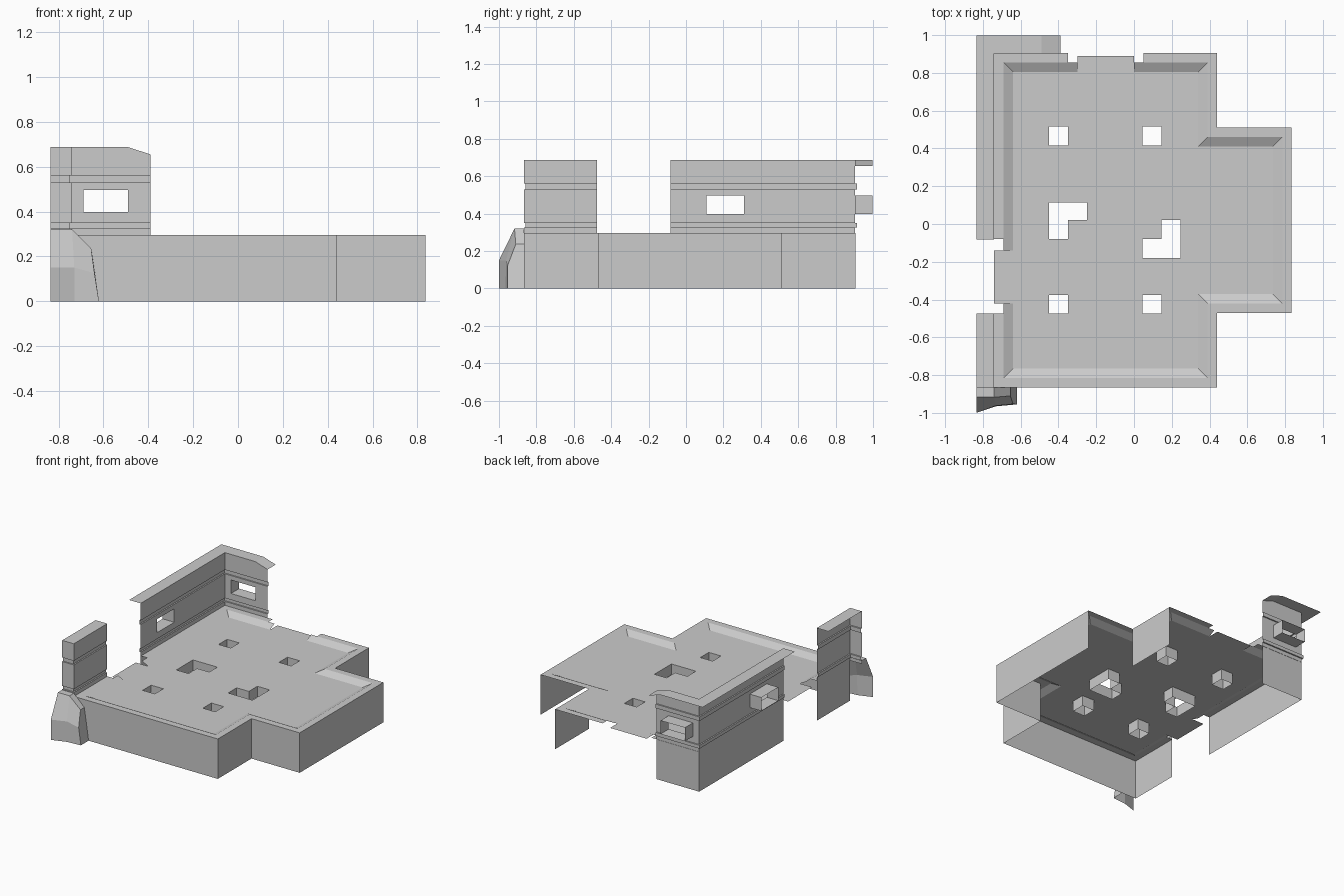
import bpy, bmesh

if "Cube" in bpy.data.objects:
    bpy.data.objects.remove(bpy.data.objects["Cube"])

TOP = 0.296    # platform rim height
FLOOR = 0.27   # sunken floor height
WELL = 0.19    # bottom of the floor wells
CAP = 0.687    # top of the upper walls
OUT = 0.095    # wall depth / coping width


def make(name, quads):
    """Turn a list of corner-coordinate polygons into one welded flat object."""
    bm = bmesh.new()
    for q in quads:
        bm.faces.new([bm.verts.new(p) for p in q])
    bmesh.ops.remove_doubles(bm, verts=bm.verts, dist=0.0005)
    me = bpy.data.meshes.new(name)
    bm.to_mesh(me)
    bm.free()
    ob = bpy.data.objects.new(name, me)
    bpy.context.collection.objects.link(ob)
    return ob


def strip(path, rows, skip=(), end_z=None):
    """Sweep (offset, z) rows along (x, y, mx, my) path points."""
    def pt(i, j):
        x, y, mx, my = path[i]
        d, z = rows[j]
        if end_z and i == len(path) - 1:
            z = min(z, end_z)
        return (x + d * mx, y + d * my, z)
    return [[pt(i, j), pt(i + 1, j), pt(i + 1, j + 1), pt(i, j + 1)]
            for i in range(len(path) - 1) for j in range(len(rows) - 1)
            if (i, j) not in skip]


# Platform outline, split into two runs by the doorways
core = [(-.74, -.865, -1, -1), (.44, -.865, 1, -1), (.44, -.47, 1, -1),
        (.835, -.47, 1, -1), (.835, .51, 1, 1), (.44, .51, 1, 1), (.44, .905, 1, 1)]
corner = [(-.74, .905, -1, 1)]

# Flat rim, sloping lip and outer skirt (the back of the platform is open)
rim_rows = [(0, TOP), (-.05, TOP)]
lip_rows = [(-.05, TOP), (-.1, FLOOR)]
make("platform_rim",
     strip([(-.74, -.475, -1, 0)] + core + [(.05, .905, 0, 1)], rim_rows) +
     strip([(-.35, .905, 0, 1)] + corner + [(-.74, -.08, -1, 0)], rim_rows))
make("floor_lip",
     strip([(-.74, -.42, -1, 0)] + core + [(0, .905, 0, 1)], lip_rows) +
     strip([(-.3, .905, 0, 1)] + corner + [(-.74, -.14, -1, 0)], lip_rows))
make("platform_skirt", strip(core, [(0, 0), (0, TOP)], skip={(4, 0)}))

# Sunken floor with doorway tongues, and wells below the openings
solid = [(-.64, .34, -.765, .805), (.34, .735, -.37, .41),
         (-.3, 0, .805, .89), (-.74, -.64, -.42, -.14)]
holes = [(x, x + .1, y, y + .1) for x in (-.45, .045) for y in (-.475, .415)]
holes += [(-.45, -.35, -.08, .115), (-.35, -.25, .02, .115),
          (.145, .245, -.18, .02), (.045, .145, -.18, -.08)]


def inside(x, y, rects):
    return any(a < x < b and c < y < d for a, b, c, d in rects)


xs = sorted({v for r in solid + holes for v in r[:2]})
ys = sorted({v for r in solid + holes for v in r[2:]})
floor, wells = [], []
E = 0.002
for x0, x1 in zip(xs, xs[1:]):
    for y0, y1 in zip(ys, ys[1:]):
        cx, cy = (x0 + x1) / 2, (y0 + y1) / 2
        if inside(cx, cy, holes):
            sides = [((x0, y0), (x0, y1), (x0 - E, cy)), ((x1, y1), (x1, y0), (x1 + E, cy)),
                     ((x1, y0), (x0, y0), (cx, y0 - E)), ((x0, y1), (x1, y1), (cx, y1 + E))]
            for a, b, n in sides:
                if not inside(*n, holes):
                    wells.append([(*b, FLOOR), (*a, FLOOR), (*a, WELL), (*b, WELL)])
        elif inside(cx, cy, solid):
            floor.append([(x0, y0, FLOOR), (x1, y0, FLOOR), (x1, y1, FLOOR), (x0, y1, FLOOR)])
floor_ob = make("floor", floor)
bm = bmesh.new()
bm.from_mesh(floor_ob.data)
bmesh.ops.dissolve_limit(bm, angle_limit=0.01, verts=bm.verts, edges=bm.edges)
bmesh.ops.triangulate(bm, faces=bm.faces)
bm.to_mesh(floor_ob.data)
bm.free()
make("floor_wells", wells)

# Upper wall profile with two recessed grooves and a window band
W0, W1 = .397, .497
wall_rows = [(0, 0), (0, .325), (.01, .325), (.01, .35), (0, .35), (0, W0), (0, W1),
             (0, .53), (.01, .53), (.01, .56), (0, .56), (0, CAP)]

# Corner wall with windows and outward coping
wall = [(-.74, -.083, -1, 0), (-.74, .11, -1, 0), (-.74, .31, -1, 0), (-.74, .903, -1, 1),
        (-.69, .903, 0, 1), (-.49, .903, 0, 1), (-.39, .903, 0, 1)]
make("corner_wall", strip(wall, wall_rows + [(OUT, CAP)], {(1, 5), (4, 5)}, .655))

# Window reveals: open tubes through the wall depth
for name, k in (("side_window_reveal", 1), ("back_window_reveal", 4)):
    a, b = wall[k], wall[k + 1]
    loop = [(a, W0), (b, W0), (b, W1), (a, W1)]
    quads = []
    for (p, z), (q, w) in zip(loop, loop[1:] + loop[:1]):
        quads.append([(p[0], p[1], z), (p[0] + OUT * p[2], p[1] + OUT * a[3], z),
                      (q[0] + OUT * a[2], q[1] + OUT * a[3], w), (q[0], q[1], w)])
    make(name, quads)

# Front left wall stub with its end return and cap
stub = [(-.835, -.867, 0, 1), (-.74, -.867, -1, 1), (-.74, -.475, -1, 0)]
rows = [(0, 0), (0, TOP)] + wall_rows[1:]
make("wall_stub", strip(stub, rows, {(0, 0)}) +
     [[(-.835, -.867, CAP), (-.74, -.867, CAP), (-.74, -.475, CAP), (-.835, -.475, CAP)]])

# Rocky buttress at the front left corner
tiers = [
    [(-.835, -1, 0), (-.73, -.965, 0), (-.62, -.955, 0), (-.62, -.865, 0)],
    [(-.835, -1, .15), (-.73, -.962, .15), (-.64, -.953, .125), (-.638, -.865, .125)],
    [(-.835, -.917, .32), (-.74, -.917, .32), (-.655, -.91, .237), (-.655, -.865, .237)]]
rock = [[lo[i], lo[i + 1], hi[i + 1], hi[i]]
        for lo, hi in zip(tiers, tiers[1:]) for i in range(3)]
t = tiers[2]
back_a, back_b = (-.835, -.865, .32), (-.74, -.865, .32)
rock += [[t[0], t[1], back_b, back_a], [t[1], t[2], t[3], back_b]]
make("rock_buttress", rock)
